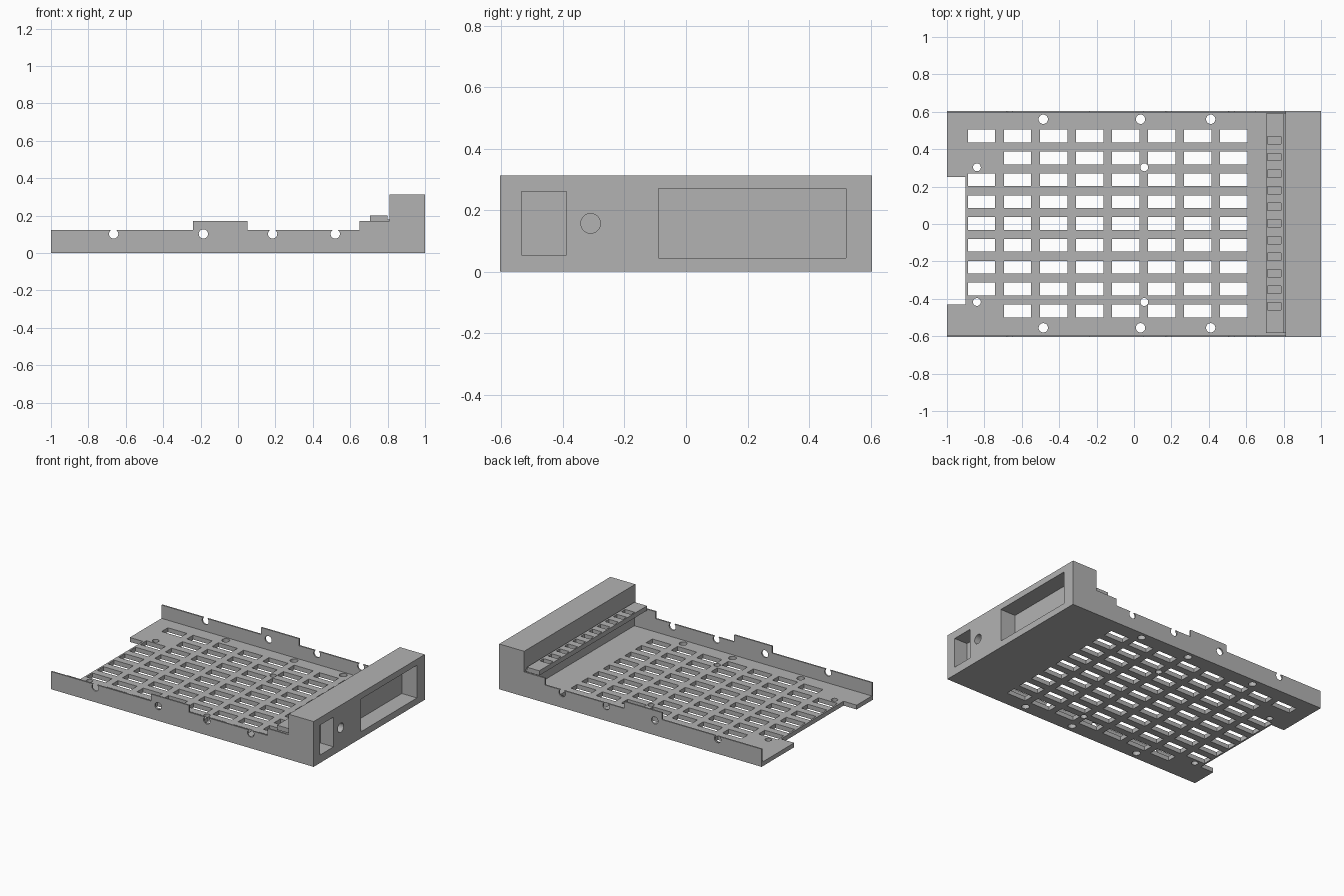
import bpy, bmesh, math
from mathutils import Matrix, Vector

cube = bpy.data.objects.get("Cube")
if cube:
    bpy.data.objects.remove(cube)

grey = bpy.data.materials.new("plain grey")
grey.use_nodes = True
grey.diffuse_color = (0.45, 0.45, 0.45, 1)
grey.node_tree.nodes["Principled BSDF"].inputs["Base Color"].default_value = (0.45, 0.45, 0.45, 1)

HALF_Y, HEAD_X, WALL, FLOOR = 0.605, 0.81, 0.01, 0.03


def add_box(bm, x, y, z):
    """Box from (min, max) ranges."""
    mid = Vector([sum(r) / 2 for r in (x, y, z)])
    size = [r[1] - r[0] for r in (x, y, z)]
    bmesh.ops.create_cube(bm, size=1, matrix=Matrix.Translation(mid) @ Matrix.Diagonal((*size, 1)))


def add_cylinder(bm, centre, radius, length, axis):
    turn = Vector((0, 0, 1)).rotation_difference(Vector(axis)).to_matrix().to_4x4()
    bmesh.ops.create_cone(bm, cap_ends=True, segments=24, radius1=radius, radius2=radius,
                          depth=length, matrix=Matrix.Translation(centre) @ turn)


def finish(bm, name):
    bmesh.ops.recalc_face_normals(bm, faces=bm.faces[:])
    mesh = bpy.data.meshes.new(name)
    bm.to_mesh(mesh)
    bm.free()
    mesh.materials.append(grey)
    obj = bpy.data.objects.new(name, mesh)
    bpy.context.collection.objects.link(obj)
    return obj


def cut(obj, bm):
    """Subtract the cutter mesh from the object, then discard the cutter."""
    cutter = finish(bm, "cutter")
    cutter.hide_render = True
    mod = obj.modifiers.new("cut", 'BOOLEAN')
    mod.operation, mod.solver, mod.object = 'DIFFERENCE', 'EXACT', cutter
    bpy.context.view_layer.objects.active = obj
    bpy.ops.object.modifier_apply(modifier=mod.name)
    bpy.data.objects.remove(cutter)


# Tray floor with rear notch, vent slots and screw holes
bm = bmesh.new()
add_box(bm, (-1, HEAD_X), (-HALF_Y, HALF_Y), (0, FLOOR))
tray_floor = finish(bm, "tray_floor")

bm = bmesh.new()
through = (-0.1, 0.1)
add_box(bm, (-1.1, -0.9), (-0.43, 0.25), through)
for col in range(8):
    for row in range(9):
        if col == 0 and row in (0, 7):
            continue
        x, y = -0.815 + 0.1926 * col, -0.465 + 0.1169 * row
        add_box(bm, (x - 0.073, x + 0.073), (y - 0.034, y + 0.034), through)
for x in (-0.485, 0.035, 0.41):
    for y in (-0.555, 0.56):
        add_cylinder(bm, (x, y, 0), 0.025, 0.2, (0, 0, 1))
for x in (-0.84, 0.055):
    for y in (-0.417, 0.303):
        add_cylinder(bm, (x, y, 0), 0.021, 0.2, (0, 0, 1))
cut(tray_floor, bm)

# Stepped side walls with screw holes
profile = [(-1, 0), (HEAD_X, 0), (HEAD_X, 0.17), (0.65, 0.17), (0.65, 0.122), (0.05, 0.122),
           (0.05, 0.17), (-0.24, 0.17), (-0.24, 0.122), (-1, 0.122)]
for name, y in (("right_wall", -HALF_Y), ("left_wall", HALF_Y - WALL)):
    bm = bmesh.new()
    face = bm.faces.new([bm.verts.new((x, y, z)) for x, z in profile])
    side = bmesh.ops.extrude_face_region(bm, geom=[face])["geom"]
    bmesh.ops.translate(bm, vec=(0, WALL, 0),
                        verts=[v for v in side if isinstance(v, bmesh.types.BMVert)])
    wall = finish(bm, name)
    bm = bmesh.new()
    for x in (-0.665, -0.185, 0.185, 0.52):
        add_cylinder(bm, (x, y, 0.102), 0.025, 0.1, (0, 1, 0))
    cut(wall, bm)

# Head block with two pockets and a round recess
bm = bmesh.new()
add_box(bm, (HEAD_X, 1), (-HALF_Y, HALF_Y), (0, 0.312))
head_block = finish(bm, "head_block")
bm = bmesh.new()
add_box(bm, (0.885, 1.1), (-0.09, 0.52), (0.045, 0.27))
add_box(bm, (0.9, 1.1), (-0.535, -0.388), (0.055, 0.26))
add_cylinder(bm, (1, -0.31, 0.157), 0.032, 0.2, (1, 0, 0))
cut(head_block, bm)

# Slotted connector bar and the rib that holds it
bm = bmesh.new()
add_box(bm, (0.705, 0.8), (-0.582, 0.59), (0.168, 0.2))
connector_bar = finish(bm, "connector_bar")
bm = bmesh.new()
for i in range(11):
    y = -0.441 + 0.0888 * i
    add_box(bm, (0.714, 0.787), (y - 0.02, y + 0.02), (0.1, 0.3))
cut(connector_bar, bm)

bm = bmesh.new()
add_box(bm, (0.795, HEAD_X), (-0.582, 0.59), (0.168, 0.18))
finish(bm, "connector_rib")
